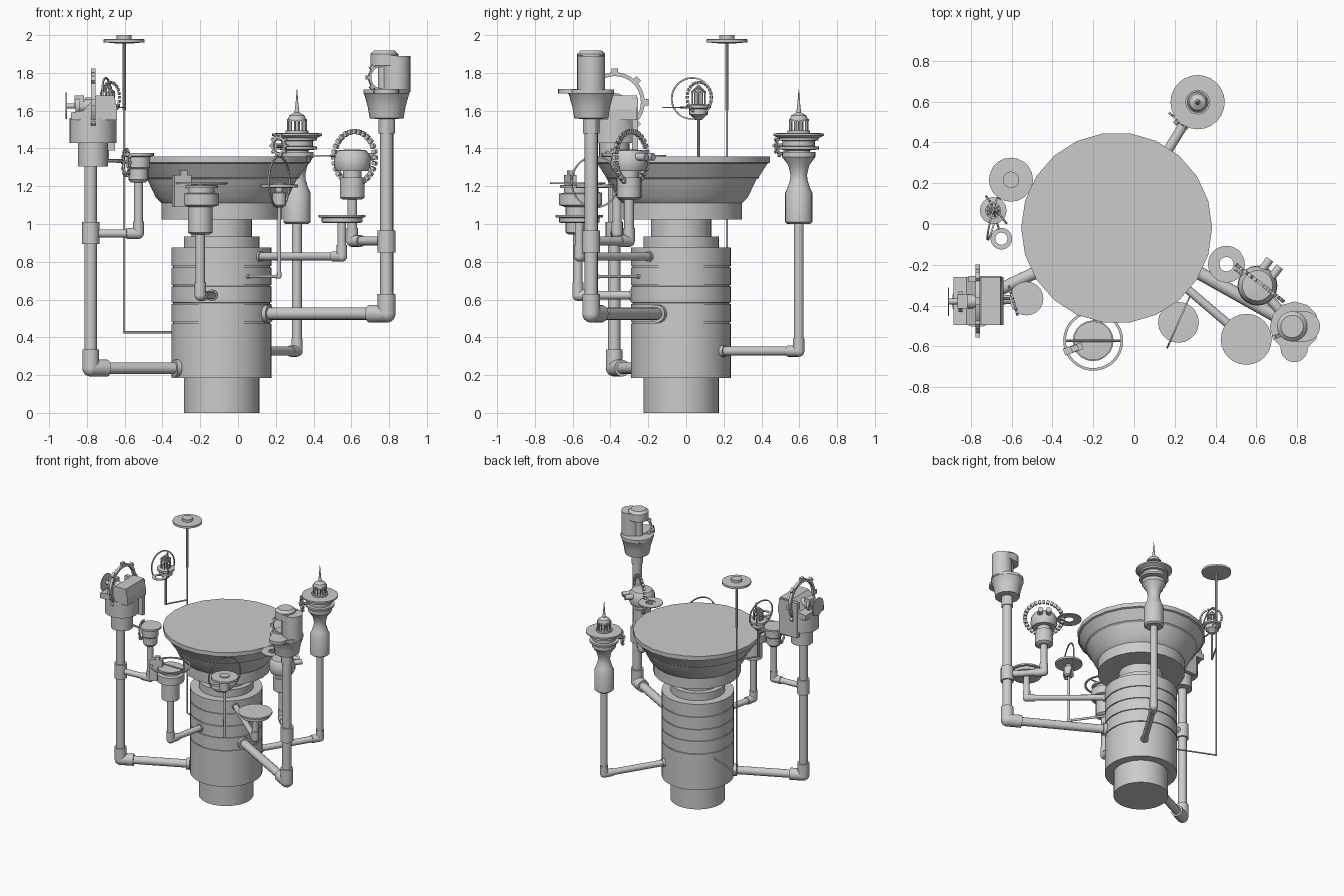
import bpy, bmesh, math
from mathutils import Vector, Matrix

if "Cube" in bpy.data.objects:
    bpy.data.objects.remove(bpy.data.objects["Cube"])

UP = (0, 0, 1)


def finish(name, bm, flat=False):
    bmesh.ops.recalc_face_normals(bm, faces=bm.faces)
    me = bpy.data.meshes.new(name)
    bm.to_mesh(me)
    bm.free()
    if not flat:
        for p in me.polygons:
            p.use_smooth = True
        me.set_sharp_from_angle(angle=math.radians(30))
    ob = bpy.data.objects.new(name, me)
    bpy.context.collection.objects.link(ob)
    return ob


def frame(c, axis):
    return Matrix.Translation(c) @ Vector(axis).to_track_quat('Z', 'Y').to_matrix().to_4x4()


def lathe(name, c, prof, n=24, axis=UP, closed=False):
    """Revolve (radius, height) points about an axis through c."""
    bm = bmesh.new()
    M = Matrix.Translation(c) if tuple(axis) == UP else frame(c, axis)
    rings = [[bm.verts.new(M @ Vector((r * math.cos(2 * math.pi * i / n), r * math.sin(2 * math.pi * i / n), h)))
              for i in range(n)] for r, h in prof]
    pairs = list(zip(rings, rings[1:])) + ([(rings[-1], rings[0])] if closed else [])
    for a, b in pairs:
        for i in range(n):
            j = (i + 1) % n
            bm.faces.new((a[i], a[j], b[j], b[i]))
    if not closed:
        bm.faces.new(rings[0])
        bm.faces.new(rings[-1])
    return finish(name, bm)


def rod(name, a, b, r, n=16):
    d = Vector(b) - Vector(a)
    return lathe(name, a, [(r, 0), (r, d.length)], n, d)


def ring(name, c, ro, ri, h, axis=UP, n=40):
    return lathe(name, c, [(ri, -h / 2), (ro, -h / 2), (ro, h / 2), (ri, h / 2)], n, axis, True)


def teeth(name, c, r, size, n, axis):
    """Circle of small blocks: gear teeth."""
    bm = bmesh.new()
    M = frame(c, axis)
    for i in range(n):
        bmesh.ops.create_cube(bm, size=1, matrix=M @ Matrix.Rotation(2 * math.pi * i / n, 4, 'Z')
                              @ Matrix.Translation((r, 0, 0)) @ Matrix.Diagonal((*size, 1)))
    return finish(name, bm, True)


def box(name, c, size, rz=0):
    bm = bmesh.new()
    bmesh.ops.create_cube(bm, size=1, matrix=Matrix.Translation(c) @ Matrix.Rotation(rz, 4, 'Z')
                          @ Matrix.Diagonal((*size, 1)))
    return finish(name, bm, True)


def prism(name, pts, y0, y1):
    bm = bmesh.new()
    f = bm.faces.new([bm.verts.new((x, y0, z)) for x, z in pts])
    g = bmesh.ops.extrude_face_region(bm, geom=[f])
    bmesh.ops.translate(bm, vec=(0, y1 - y0, 0), verts=[v for v in g['geom'] if isinstance(v, bmesh.types.BMVert)])
    return finish(name, bm, True)


def arm(name, start, x, y, top, r, fat=1.35, flange=True):
    """Side pipe, elbow and riser."""
    s = Vector(start)
    e = Vector((x, y, s.z))
    d = (s - e).normalized()
    rod(name + "_side_pipe", s, e, r * .92)
    rod(name + "_riser", e, (x, y, top), r)
    R = r * fat
    rod(name + "_elbow_side", e, e + d * R * 2.2, R)
    rod(name + "_elbow_up", e, e + Vector((0, 0, R * 2.2)), R)
    lathe(name + "_elbow_ball", e, [(R * math.cos(a), R * math.sin(a)) for a in
                                    [math.radians(t) for t in range(-80, 81, 20)]], 16)
    if flange:
        rod(name + "_flange", s - d * .02, s - d * .04 + d * .045, R * 1.0)


def cage(name, x, y, z, r, h, bars=12):
    """Barred lantern with a cone roof."""
    for i in range(bars):
        a = 2 * math.pi * i / bars
        p = Vector((x + r * math.cos(a), y + r * math.sin(a), z))
        q = p + Vector((0, 0, h))
        rod(name + "_bar", p, q, .0045, 6)
        rod(name + "_roof_bar", q, (x, y, z + h + .035), .0045, 6)
    ring(name + "_band", (x, y, z + h), r + .005, r - .005, .01, n=24)
    rod(name + "_core", (x, y, z - .01), (x, y, z + h), r * .3)


# central column and bowl
C = (-.087, -.026, 0)
prof = [(.2, 0), (.2, .185), (.264, .185)]
for z in (.477, .58, .674, .774):
    prof += [(.264, z - .004), (.257, z - .003), (.257, z + .003), (.264, z + .004)]
prof += [(.264, .875), (.2, .875), (.2, .935), (.16, .935), (.16, 1.03)]
lathe("column", C, prof, 40)
lathe("bowl", (-.085, -.019, 0), [(.32, 1.025), (.32, 1.11), (.35, 1.14), (.395, 1.235), (.41, 1.245), (.41, 1.25),
                                  (.455, 1.32), (.468, 1.325), (.468, 1.358)], 22)

# left tall arm with machine head
ax, ay = -.78, -.38
arm("left_arm", (-.32, -.16, .237), ax, ay, 1.31, .033)
rod("left_collar", (ax, ay, .895), (ax, ay, 1.01), .046)
lathe("left_pot", (-.768, ay, 0), [(.08, 1.305), (.08, 1.43), (.125, 1.43), (.125, 1.56)], 24)
prism("left_housing", [(-.885, 1.55), (-.64, 1.55), (-.64, 1.61), (-.655, 1.68), (-.75, 1.68), (-.82, 1.6), (-.885, 1.59)],
      -.495, -.26)
box("left_back_panel", (-.73, -.27, 1.53), (.16, .03, .28))
ring("left_wheel", (-.766, -.377, 1.645), .158, .138, .022, (1, 0, 0))
teeth("left_wheel_teeth", (-.766, -.377, 1.645), .163, (.03, .035, .022), 8, (1, 0, 0))
rod("left_shaft", (-.91, ay, 1.625), (-.65, ay, 1.625), .014)
lathe("left_shaft_hub", (-.86, ay, 1.625), [(.05, 0), (.05, .02), (.035, .02), (.035, .09)], 16, (1, 0, 0))
rod("left_dial", (-.912, ay, 1.625), (-.906, ay, 1.625), .07, 20)
box("left_valve_box", (-.84, ay, 1.65), (.05, .07, .06))

# small cup branching from the left arm
bx, by = -.527, -.365
arm("left_branch", (ax, ay, .95), bx, by, 1.25, .024, 1.2, False)
lathe("left_cup", (bx, by, 0), [(.04, 1.22), (.052, 1.235), (.052, 1.29), (.062, 1.3), (.062, 1.355), (.083, 1.36), (.083, 1.375)], 20)
ring("left_cup_wheel", (-.592, by - .01, 1.325), .065, .053, .01, (1, .3, 0))
teeth("left_cup_teeth", (-.592, by - .01, 1.325), .07, (.014, .014, .012), 14, (1, .3, 0))
rod("left_cup_axle", (-.69, by, 1.335), (bx, by, 1.325), .008, 8)

# rear arm with lighthouse
lx, ly = .312, .597
arm("rear_arm", (.06, .19, .327), lx, ly, 1.02, .026, 1.15)
lathe("lighthouse_tower", (lx, ly, 0),
      [(.06, 1.0), (.072, 1.01), (.072, 1.165), (.06, 1.19), (.046, 1.235), (.044, 1.26), (.055, 1.31), (.088, 1.355),
       (.088, 1.38), (.06, 1.38), (.06, 1.39), (.107, 1.395), (.107, 1.41), (.085, 1.412), (.085, 1.44), (.105, 1.442),
       (.105, 1.455), (.133, 1.468), (.133, 1.48), (.06, 1.482), (.06, 1.495)], 24)
cage("lighthouse", lx, ly, 1.49, .048, .06, 14)
lathe("lighthouse_spire", (lx, ly, 0), [(.05, 1.55), (.04, 1.575), (.013, 1.59), (.008, 1.63), (.001, 1.715)], 16)
ring("lighthouse_wheel", (.217, .505, 1.415), .05, .036, .012, (1, 1.1, 0), 20)
teeth("lighthouse_wheel_teeth", (.217, .505, 1.415), .055, (.014, .014, .012), 10, (1, 1.1, 0))
rod("lighthouse_wheel_axle", (.2, .49, 1.415), (lx, ly, 1.415), .012, 8)

# right tall arm with hooded head
rx, ry = .787, -.502
arm("right_arm", (.15, -.145, .525), rx, ry, 1.5, .035)
rod("right_collar", (rx, ry, .85), (rx, ry, .965), .048)
lathe("right_head_bowl", (rx, ry, 0), [(.043, 1.48), (.043, 1.555), (.09, 1.56), (.1, 1.62), (.118, 1.685), (.122, 1.69), (.122, 1.712)], 12)
rod("right_side_disc", (.785, -.61, 1.69), (.785, -.61, 1.715), .067, 20)
lathe("right_tower", (.838, ry, 0), [(.074, 1.7), (.074, 1.89)], 24)
lathe("right_tower_back", (.775, ry, 0), [(.074, 1.84), (.074, 1.9), (.055, 1.918)], 24)
box("right_hood", (.805, ry, 1.868), (.065, .147, .05))
rod("right_tower_post", (.775, ry, 1.7), (.775, ry, 1.86), .035)
ring("right_head_ring", (.757, -.53, 1.775), .07, .058, .02, (.35, -1, 0), 24)
teeth("right_head_teeth", (.757, -.53, 1.775), .072, (.022, .02, .02), 8, (.35, -1, 0))

# motor with gear, branching from the right arm
gx, gy = .605, -.302
arm("motor_arm", (rx, ry, .91), gx, gy, 1.14, .026, 1.2, False)
lathe("motor_base", (gx, gy, 0), [(.05, 1.13), (.066, 1.14), (.066, 1.245), (.05, 1.245), (.05, 1.285), (.08, 1.285)], 20)
gn = Vector((.61, .79, 0))
lathe("motor_body", (gx, gy, 0), [(.085, 1.28), (.098, 1.31), (.095, 1.36), (.075, 1.39), (.03, 1.395)], 20)
for s in (-1, 1):
    p = Vector((gx, gy, 1.355)) + Vector((.79, -.61, 0)) * .03 * s
    rod("motor_knob", p, p + gn * .14, .02)
teeth("motor_gear", (.617, -.29, 1.352), .137, (.026, .02, .018), 28, gn)
ring("motor_washer", (.453, -.197, 1.362), .09, .035, .007, n=28)
rod("motor_washer_pin", (.49, -.22, 1.362), (gx, gy, 1.36), .007, 8)

# tray arm
tx, ty = .55, -.565
arm("tray_arm", (.11, -.19, .828), tx, ty, 1.02, .023, 1.2)
lathe("tray", (tx, ty, 0), [(.095, 1.005), (.108, 1.01), (.108, 1.033), (.125, 1.036), (.125, 1.048)], 24)

# front arm with ringed head
fx, fy = -.2, -.572
arm("front_arm", (-.135, -.275, .623), fx, fy, .96, .025, 1.2)
lathe("front_head", (fx, fy, 0), [(.05, .945), (.066, .955), (.066, 1.09), (.1, 1.1), (.1, 1.16), (.075, 1.165), (.075, 1.19),
                                  (.095, 1.19), (.095, 1.205), (.03, 1.208)], 20)
ring("front_ring", (fx, fy, 1.215), .147, .134, .009, n=48)
rod("front_ring_spoke", (-.34, fy, 1.215), (-.06, fy, 1.215), .005, 8)
box("front_handle", (-.298, -.612, 1.175), (.095, .035, .17), .35)
box("front_handle_grip", (-.29, -.61, 1.27), (.035, .03, .025), .35)
box("front_handle_link", (-.25, -.595, 1.14), (.1, .03, .03), .35)

# thin arm with dish and upright ring
dx, dy = .218, -.482
arm("dish_arm", (.05, -.245, .722), dx, dy, 1.12, .0095, 1.2, True)
lathe("dish", (dx, dy, 0), [(.025, 1.09), (.036, 1.1), (.036, 1.165), (.02, 1.17), (.02, 1.19), (.1, 1.193), (.1, 1.208), (.036, 1.21), (.036, 1.217)], 20)
ring("dish_ring", (dx, dy, 1.222), .139, .131, .008, (.25, -.11, 0), 48)

# thin mast
mx, my = -.603, .217
arm("mast", (-.31, .09, .427), mx, my, 1.97, .006, 1.0, False)
rod("mast_sleeve", (mx, my, 1.6), (mx, my, 1.96), .009, 10)
lathe("mast_disc", (mx, my, 0), [(.03, 1.955), (.108, 1.962), (.108, 1.978), (.04, 1.98), (.04, 2.0)], 20)

# lantern hung off the mast
hx, hy = -.69, .066
rod("lantern_link", (mx, my, 1.337), (hx, hy, 1.337), .006, 8)
rod("lantern_stem", (hx, hy, 1.332), (hx, hy, 1.59), .0075, 10)
lathe("lantern_base", (hx, hy, 0), [(.018, 1.55), (.04, 1.575), (.05, 1.58), (.05, 1.61), (.066, 1.615), (.066, 1.63), (.03, 1.635)], 16)
cage("lantern", hx, hy, 1.63, .034, .07, 10)
ring("lantern_ring", (-.69, .03, 1.665), .113, .105, .008, (1, -.25, .1), 40)
teeth("lantern_gear", (-.675, .07, 1.67), .08, (.014, .013, .01), 24, (.8, .6, 0))
ring("lantern_washer", (-.65, -.072, 1.617), .053, .03, .005, n=24)
rod("lantern_washer_pin", (-.66, -.03, 1.617), (hx, hy, 1.617), .005, 8)
